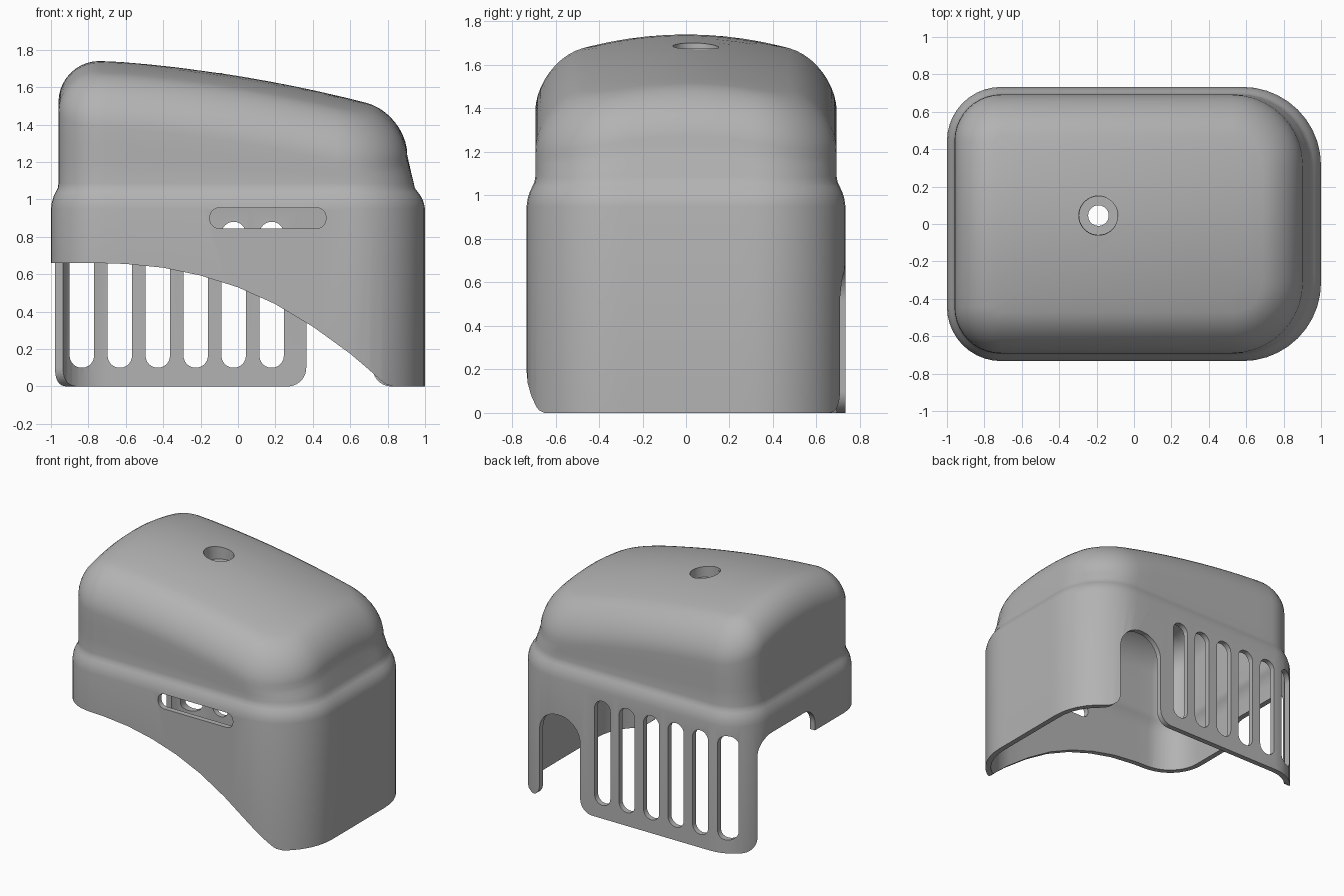
import bpy, math
from math import sin, cos, pi

cube = bpy.data.objects.get("Cube")
if cube:
    bpy.data.objects.remove(cube, do_unlink=True)

grey = bpy.data.materials.new("plain grey")
grey.use_nodes = True
grey.diffuse_color = (0.45, 0.45, 0.45, 1)
grey.node_tree.nodes["Principled BSDF"].inputs["Base Color"].default_value = grey.diffuse_color

WALL = 0.04
FILLET = 0.22
HOLE_X, HOLE_Y = -0.19, 0.045


def make_object(name, verts, faces):
    mesh = bpy.data.meshes.new(name)
    mesh.from_pydata(verts, [], faces)
    mesh.materials.append(grey)
    obj = bpy.data.objects.new(name, mesh)
    bpy.context.collection.objects.link(obj)
    return obj


def loft(name, rings):
    # skin equal-length rings from bottom to top and cap both ends
    n = len(rings[0])
    verts = [p for ring in rings for p in ring]
    faces = [(k * n + i, k * n + (i + 1) % n, (k + 1) * n + (i + 1) % n, (k + 1) * n + i)
             for k in range(len(rings) - 1) for i in range(n)]
    faces.append(tuple(reversed(range(n))))
    faces.append(tuple(range(len(verts) - n, len(verts))))
    return make_object(name, verts, faces)


def outline(x0, x1, hy, r_left, r_right, arc=10, side=10):
    # rounded rectangle with different corner radii at each end
    corners = [(x1 - r_right, -hy + r_right, r_right, -pi / 2), (x1 - r_right, hy - r_right, r_right, 0),
               (x0 + r_left, hy - r_left, r_left, pi / 2), (x0 + r_left, -hy + r_left, r_left, pi)]
    arcs = [[(cx + r * cos(a + pi / 2 * i / arc), cy + r * sin(a + pi / 2 * i / arc))
             for i in range(arc + 1)] for cx, cy, r, a in corners]
    pts = []
    for k, points in enumerate(arcs):
        pts += points
        (ax, ay), (bx, by) = points[-1], arcs[(k + 1) % 4][0]
        pts += [(ax + (bx - ax) * i / side, ay + (by - ay) * i / side) for i in range(1, side)]
    return pts


def top_height(x, y):
    u = max(x + 0.7, 0)
    return 1.74 - 0.067 * u - 0.068 * u * u - 0.28 * y * y


def shell(name, inset, floor):
    # skirt, shoulder, tapered dome wall, filleted edge and crowned top
    rings = []
    for z, d in [(floor, 0), (0.95, 0), (0.985, 0.005), (1.015, 0.014), (1.04, 0.026),
                 (1.06, 0.036), (1.085, 0.04)]:
        e = d + inset
        rings.append([(x, y, z) for x, y in
                      outline(-1 + e, 1 - e - d * 0.5, 0.733 - e, 0.29 - e, 0.42 - e)])
    e = 0.04 + inset
    r = FILLET - inset

    def dome(d, taper):
        return outline(-1 + e + d, 0.98 - e - d - 0.035 * taper, 0.733 - e - d,
                       0.29 - e - d, 0.42 - e - d)
    for t in (0.35, 0.7, 1):
        rings.append([(x, y, 1.085 + t * (top_height(x, y) - FILLET - 1.085)) for x, y in dome(0, t)])
    for i in range(1, 11):
        a = pi / 2 * i / 10
        rings.append([(x, y, top_height(x, y) - inset - r * (1 - sin(a)))
                      for x, y in dome(r * (1 - cos(a)), 1)])
    rim = rings[-1]
    for s in (0.85, 0.65, 0.45, 0.25, 0.05):
        rings.append([(x * s, y * s, top_height(x * s, y * s) - inset) for x, y, z in rim])
    return loft(name, rings)


def prism(name, profile, axis, start, end):
    # extrude a (horizontal, z) profile along x or y
    place = (lambda u, z, d: (u, d, z)) if axis == "y" else (lambda u, z, d: (d, u, z))
    return loft(name, [[place(u, z, d) for u, z in profile] for d in (start, end)])


def arc_points(cx, cz, r, a0, a1, n=10):
    return [(cx + r * cos(a0 + (a1 - a0) * i / n), cz + r * sin(a0 + (a1 - a0) * i / n))
            for i in range(n + 1)]


def rounded(u0, u1, z0, z1, r):
    return (arc_points(u1 - r, z1 - r, r, 0, pi / 2) + arc_points(u0 + r, z1 - r, r, pi / 2, pi)
            + arc_points(u0 + r, z0 + r, r, pi, 1.5 * pi) + arc_points(u1 - r, z0 + r, r, 1.5 * pi, 2 * pi))


def doorway(u0, u1, top, r, foot):
    # opening with a rounded head and flared bottom corners
    return ([(u0 - foot, -0.1)] + arc_points(u0 - foot, foot, foot, -pi / 2, 0)
            + arc_points(u0 + r, top - r, r, pi, pi / 2) + arc_points(u1 - r, top - r, r, pi / 2, 0)
            + arc_points(u1 + foot, foot, foot, pi, 1.5 * pi) + [(u1 + foot, -0.1)])


def fix_normals(obj):
    import bmesh
    bm = bmesh.new()
    bm.from_mesh(obj.data)
    bmesh.ops.recalc_face_normals(bm, faces=bm.faces)
    bm.to_mesh(obj.data)
    bm.free()


cover = shell("cover_shell", 0, 0)
cutters = [shell("hollow_cutter", WALL, -0.1)]

# sweeping arch along the front
arch = [(-1.2, 0.66), (-0.75, 0.66), (-0.6, 0.655), (-0.4, 0.635), (-0.2, 0.593), (0, 0.53), (0.2, 0.44),
        (0.4, 0.32), (0.6, 0.175), (0.7, 0.09), (0.76, 0.035), (0.79, 0.012), (0.83, 0), (0.83, -0.1), (-1.2, -0.1)]
cutters.append(prism("front_arch_cutter", arch, "y", -1, -0.05))

# openings in the right end and the back
cutters.append(prism("end_opening_cutter", doorway(-0.1, 0.55, 0.84, 0.13, 0.1), "x", -1.2, -0.6))
cutters.append(prism("back_doorway_cutter", doorway(0.365, 0.72, 0.68, 0.17, 0.1), "y", 0.2, 1))

# vent slots in the back and the handle slot in the front
for i in range(6):
    c = -0.835 + 0.203 * i
    cutters.append(prism("vent_cutter", rounded(c - 0.065, c + 0.065, 0.1, 0.88, 0.064), "y", 0.3, 1))
cutters.append(prism("handle_cutter", rounded(-0.15, 0.47, 0.845, 0.955, 0.05), "y", -1, -0.4))

# round recess in the top
circle = [(HOLE_X + 0.105 * cos(2 * pi * i / 40), HOLE_Y + 0.105 * sin(2 * pi * i / 40)) for i in range(40)]
cutters.append(loft("recess_cutter", [[(x, y, z) for x, y in circle] for z in (1.4, 2)]))

fix_normals(cover)
for cutter in cutters:
    fix_normals(cutter)
    cutter.hide_render = True
    mod = cover.modifiers.new(cutter.name, "BOOLEAN")
    mod.operation = "DIFFERENCE"
    mod.solver = "EXACT"
    mod.object = cutter

# bake the cuts, then drop the cutters
bpy.context.view_layer.update()
baked = bpy.data.meshes.new_from_object(cover.evaluated_get(bpy.context.evaluated_depsgraph_get()))
cover.modifiers.clear()
cover.data = baked
for cutter in cutters:
    bpy.data.objects.remove(cutter, do_unlink=True)

# recessed cup with a through hole under the top
section = [(0.103, 1.675), (0.103, 1.6), (0.055, 1.6), (0.055, 1.57), (0.125, 1.57), (0.125, 1.655)]
n = 40
verts = [(HOLE_X + r * cos(2 * pi * i / n), HOLE_Y + r * sin(2 * pi * i / n), z)
         for r, z in section for i in range(n)]
m = len(section)
faces = [(k * n + i, k * n + (i + 1) % n, (k + 1) % m * n + (i + 1) % n, (k + 1) % m * n + i)
         for k in range(m) for i in range(n)]
cup = make_object("top_hole_cup", verts, faces)
fix_normals(cup)

for obj in (cover, cup):
    bpy.ops.object.select_all(action="DESELECT")
    obj.select_set(True)
    bpy.context.view_layer.objects.active = obj
    bpy.ops.object.shade_smooth_by_angle(angle=math.radians(35))
